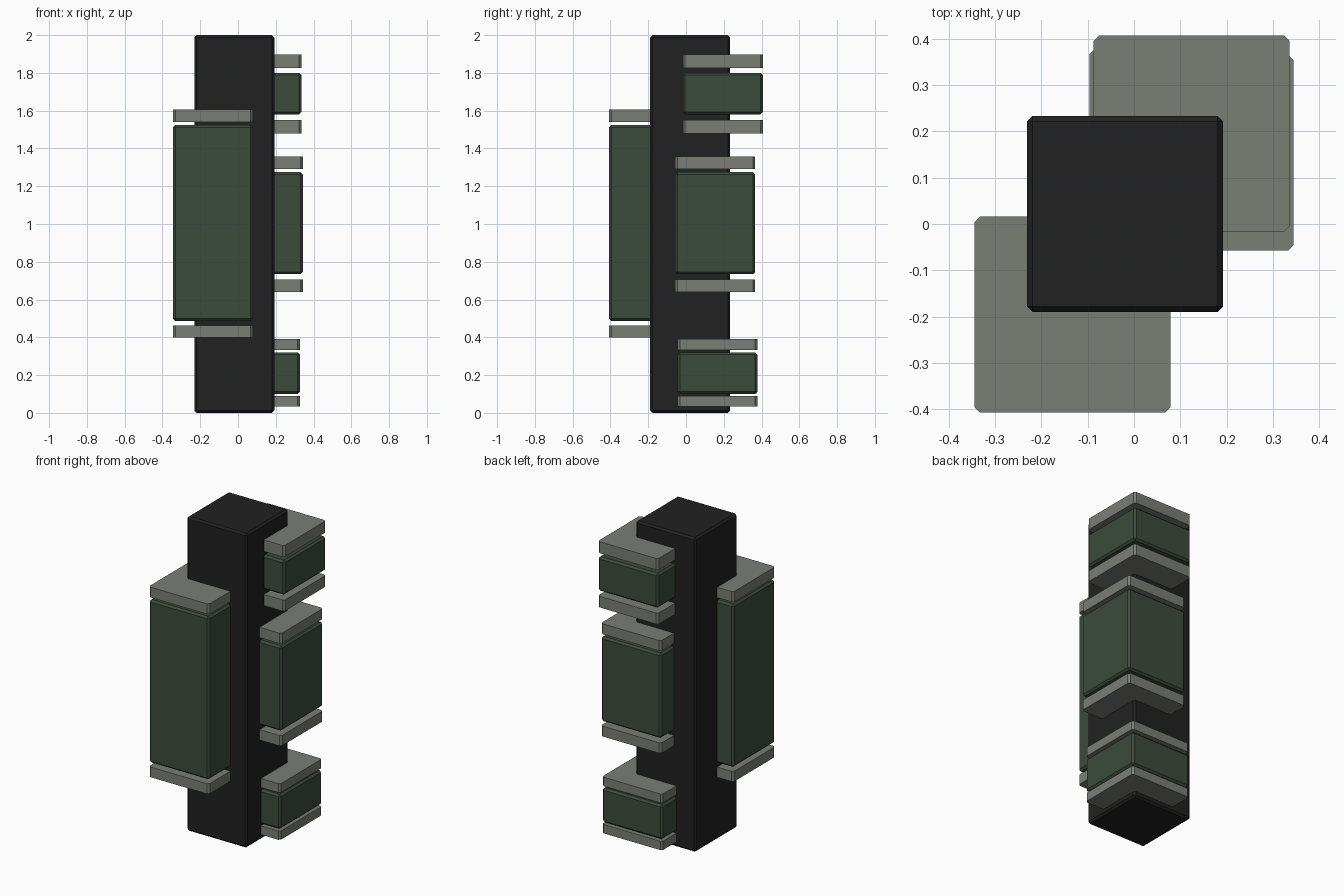
import bpy, bmesh

if "Cube" in bpy.data.objects:
    bpy.data.objects.remove(bpy.data.objects["Cube"])


def material(name, rgb):
    m = bpy.data.materials.new(name)
    m.diffuse_color = (*rgb, 1)
    m.use_nodes = True
    m.node_tree.nodes["Principled BSDF"].inputs["Base Color"].default_value = m.diffuse_color
    return m


BLACK = material("charcoal black", (0.0152, 0.0152, 0.0152))
GREEN = material("dark green", (0.046, 0.070, 0.045))
GREY = material("stone grey", (0.195, 0.209, 0.181))

SIDE = 0.423      # every block shares the same square footprint
CHAMFER = 0.012


def block(name, cx, cy, z0, z1, mat, all_edges=True):
    """Square block with chamfered edges (all, or only the upright ones)."""
    bm = bmesh.new()
    bmesh.ops.create_cube(bm, size=1)
    for v in bm.verts:
        v.co.x = v.co.x * SIDE + cx
        v.co.y = v.co.y * SIDE + cy
        v.co.z = z1 if v.co.z > 0 else z0
    edges = [e for e in bm.edges
             if all_edges or abs(e.verts[0].co.z - e.verts[1].co.z) > 1e-4]
    bmesh.ops.bevel(bm, geom=edges, offset=CHAMFER, offset_type='OFFSET',
                    segments=1, profile=0.5, affect='EDGES')
    bmesh.ops.recalc_face_normals(bm, faces=bm.faces)
    me = bpy.data.meshes.new(name)
    bm.to_mesh(me)
    bm.free()
    me.materials.append(mat)
    ob = bpy.data.objects.new(name, me)
    bpy.context.collection.objects.link(ob)


# Central column
block("column", -0.019, 0.022, 0.0, 2.0, BLACK)

# Side modules: centre x, centre y, lower plate z, body z, upper plate z
modules = {
    "front_module":  (-0.1325, -0.1955, (0.398, 0.463), (0.487, 1.524), (1.541, 1.607)),
    "upper_module":  (0.1245, 0.1955, (1.480, 1.551), (1.581, 1.800), (1.825, 1.898)),
    "middle_module": (0.1325, 0.1540, (0.641, 0.707), (0.734, 1.274), (1.292, 1.358)),
    "lower_module":  (0.1155, 0.1665, (0.034, 0.090), (0.100, 0.320), (0.334, 0.391)),
}
for name, (cx, cy, low, body, high) in modules.items():
    block(name + "_body", cx, cy, *body, GREEN)
    block(name + "_bottom_plate", cx, cy, *low, GREY, all_edges=False)
    block(name + "_top_plate", cx, cy, *high, GREY, all_edges=False)
